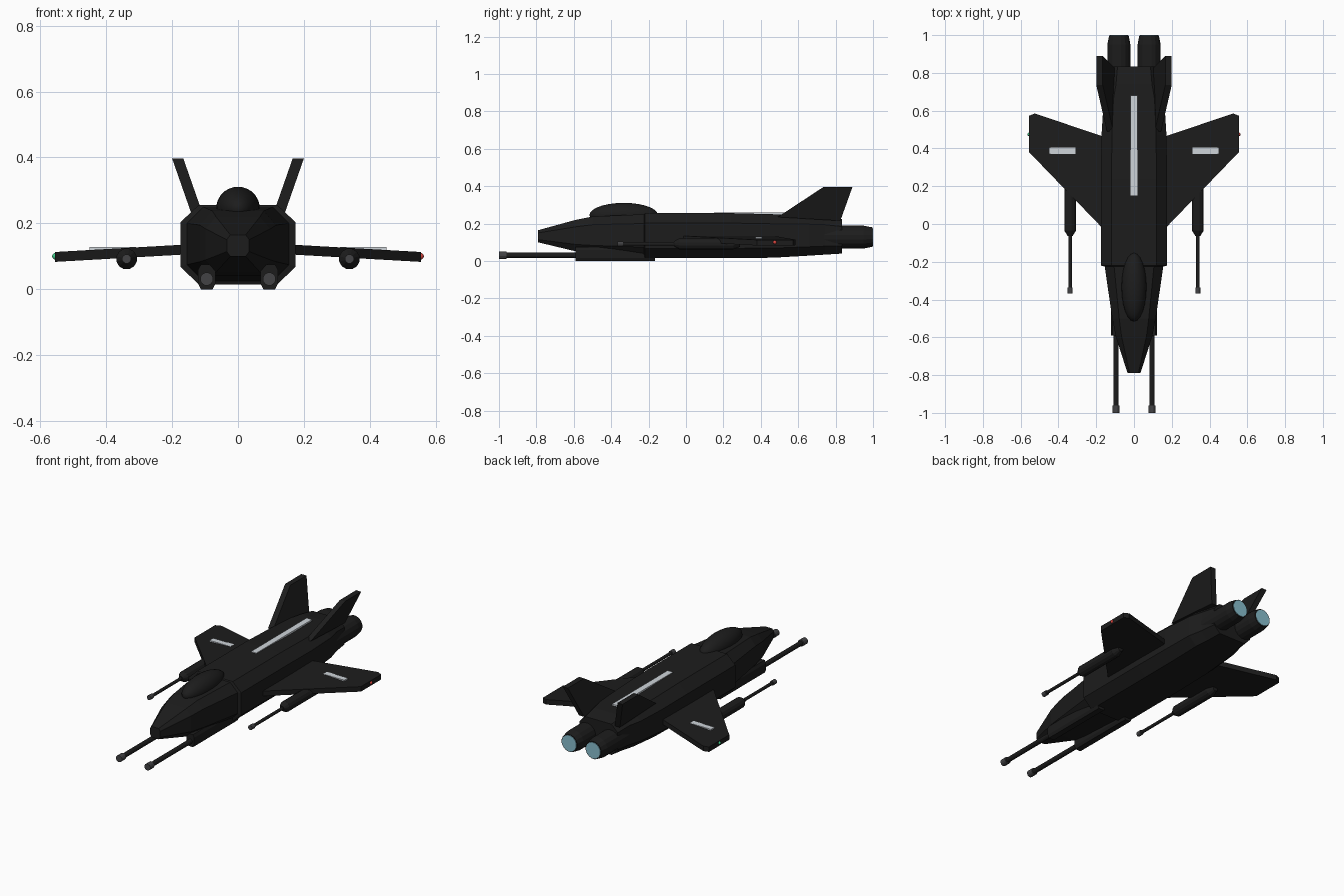
import bpy, bmesh, math
from mathutils import Matrix

if "Cube" in bpy.data.objects:
    bpy.data.objects.remove(bpy.data.objects["Cube"])


def material(name, rgb):
    m = bpy.data.materials.new(name)
    m.diffuse_color = (*rgb, 1)
    m.use_nodes = True
    m.node_tree.nodes["Principled BSDF"].inputs["Base Color"].default_value = m.diffuse_color
    return m


BLACK = material("hull_black", (0.012, 0.012, 0.012))
GUN = material("gunmetal", (0.055, 0.055, 0.058))
WHITE = material("stripe_white", (0.62, 0.66, 0.7))
GLOW = material("engine_glow", (0.25, 0.52, 0.62))
RED = material("red_light", (0.7, 0.06, 0.05))
GREEN = material("green_light", (0.05, 0.6, 0.25))


def finish(name, bm, mat):
    bmesh.ops.recalc_face_normals(bm, faces=bm.faces)
    me = bpy.data.meshes.new(name)
    bm.to_mesh(me)
    bm.free()
    me.materials.append(mat)
    ob = bpy.data.objects.new(name, me)
    bpy.context.collection.objects.link(ob)
    return ob


def loft(name, rings, mat):
    """Skin a list of equal-sized point rings and cap both ends."""
    bm = bmesh.new()
    rows = [[bm.verts.new(p) for p in r] for r in rings]
    n = len(rows[0])
    for a, b in zip(rows, rows[1:]):
        for i in range(n):
            j = (i + 1) % n
            bm.faces.new((a[i], a[j], b[j], b[i]))
    bm.faces.new(rows[0])
    bm.faces.new(rows[-1])
    return finish(name, bm, mat)


def octagon(y, cx, w, zb, zt, fx=0.32, fz=0.22):
    a, c = w * (1 - fx), (zt - zb) * fz
    return [(cx + x, y, z) for x, z in (
        (-a, zb), (a, zb), (w, zb + c), (w, zt - c),
        (a, zt), (-a, zt), (-w, zt - c), (-w, zb + c))]


def tube(name, x, z, stations, mat, n=12):
    """Turned shape along y from (y, radius) stations."""
    return loft(name, [[(x + r * math.cos(2 * math.pi * (i + .5) / n), y,
                         z + r * math.sin(2 * math.pi * (i + .5) / n))
                        for i in range(n)] for y, r in stations], mat)


def box(name, c, s, mat):
    bm = bmesh.new()
    bmesh.ops.create_cube(bm, size=1, matrix=Matrix.Translation(c) @ Matrix.Diagonal((*s, 1)))
    return finish(name, bm, mat)


def ball(name, c, s, mat, u=24, v=14):
    bm = bmesh.new()
    bmesh.ops.create_uvsphere(bm, u_segments=u, v_segments=v, radius=1,
                              matrix=Matrix.Translation(c) @ Matrix.Diagonal((*s, 1)))
    for f in bm.faces:
        f.smooth = True
    return finish(name, bm, mat)


# Nose and fuselage, with the intake step at y = -0.22
hull = [(-.79, .034, .10, .165), (-.59, .098, .052, .22), (-.50, .115, .04, .238),
        (-.225, .155, .025, .25), (-.22, .175, .015, .256), (.24, .175, .015, .256),
        (.47, .172, .018, .25), (.66, .16, .029, .244), (.74, .14, .034, .24),
        (.835, .128, .04, .225)]
loft("fuselage", [octagon(y, 0, w, b, t) for y, w, b, t in hull], BLACK)

# Canopy and spine stripe
ball("canopy", (0, -.333, .246), (.066, .183, .065), BLACK)
box("spine_stripe", (0, .415, .255), (.036, .53, .01), WHITE)

for s, side in ((1, "right"), (-1, "left")):
    # Swept wing, drooping towards the tip
    plan = [(.13, -.06), (.555, .38), (.555, .573), (.525, .585), (.13, .452)]

    def wing_z(x):
        return .12 - (x - .17) * .057
    loft(side + "_wing", [[(s * x, y, wing_z(x) + h) for x, y in plan]
                          for h in (-.015, .015)], BLACK)
    box(side + "_wing_stripe", (s * .38, .388, .1235), (.14, .035, .008), WHITE)
    ball(side + "_tip_light", (s * .554, .475, .1), (.01, .01, .01),
         RED if s > 0 else GREEN, 12, 8)

    # Canted tail fin
    fin = [(.49, .235), (.735, .396), (.89, .396), (.825, .215)]

    def fin_x(z):
        return .128 + (z - .24) * .35
    loft(side + "_tail_fin", [[(s * (fin_x(z) + h), y, z) for y, z in fin]
                              for h in (-.017, .017)], BLACK)

    # Engine and glowing exhaust
    tube(side + "_engine", s * .08, .128,
         [(.55, .062), (.95, .062), (.997, .053)], BLACK, 16)
    tube(side + "_exhaust", s * .08, .128, [(.99, .048), (1.0, .048)], GLOW, 16)

    # Chin cannon: housing, barrel, muzzle
    loft(side + "_cannon_housing", [octagon(y, s * .095, .026, 0, .075)
                                    for y in (-.59, -.165)], BLACK)
    tube(side + "_cannon_barrel", s * .095, .031, [(-.98, .014), (-.55, .014)], BLACK)
    tube(side + "_cannon_muzzle", s * .095, .031, [(-1, .02), (-.96, .02)], GUN)

    # Wing gun: pod, barrel, muzzle
    tube(side + "_gun_pod", s * .338, .092,
         [(-.063, .014), (-.035, .032), (.25, .032), (.29, .016)], BLACK)
    tube(side + "_gun_barrel", s * .338, .092, [(-.35, .009), (-.04, .009)], BLACK)
    tube(side + "_gun_muzzle", s * .338, .092, [(-.367, .014), (-.337, .014)], GUN)
